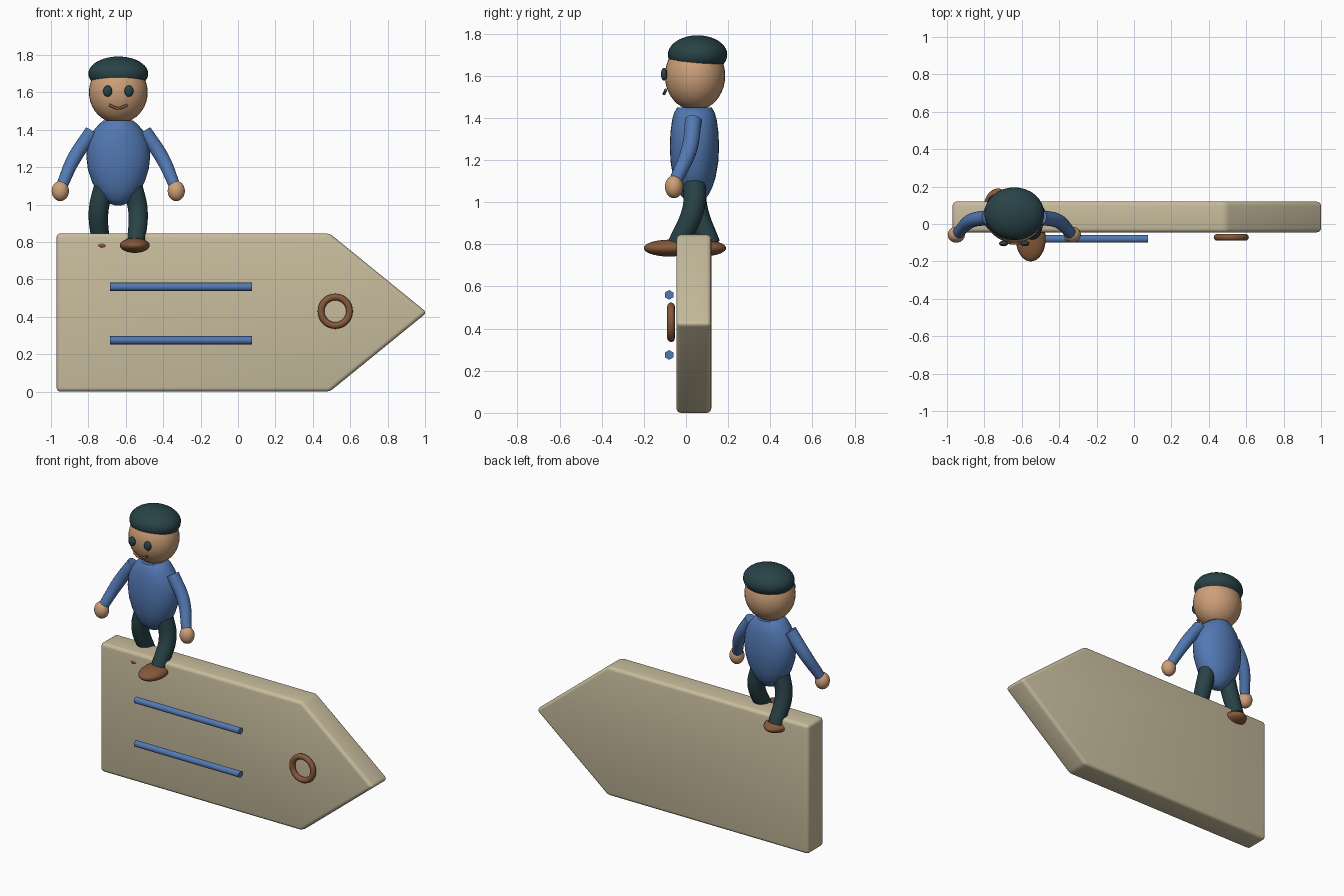
import bpy, bmesh, math
from mathutils import Vector

if "Cube" in bpy.data.objects:
    bpy.data.objects.remove(bpy.data.objects["Cube"])


def material(name, rgb):
    m = bpy.data.materials.new(name)
    m.use_nodes = True
    m.diffuse_color = (*rgb, 1)
    bsdf = next(n for n in m.node_tree.nodes if n.type == "BSDF_PRINCIPLED")
    bsdf.inputs["Base Color"].default_value = (*rgb, 1)
    return m


SAND = material("sand board", (0.58, 0.51, 0.34))
SKIN = material("skin", (0.61, 0.35, 0.19))
TEAL = material("dark teal", (0.022, 0.055, 0.063))
BLUE = material("blue", (0.085, 0.19, 0.45))
BROWN = material("brown", (0.24, 0.1, 0.042))

CX, CY = -0.64, 0.04  # axis of the figure


def from_bmesh(name, bm, mat, angle=50):
    bmesh.ops.recalc_face_normals(bm, faces=bm.faces)
    mesh = bpy.data.meshes.new(name)
    bm.to_mesh(mesh)
    bm.free()
    mesh.materials.append(mat)
    ob = bpy.data.objects.new(name, mesh)
    bpy.context.collection.objects.link(ob)
    smooth(ob, angle)
    return ob


def smooth(ob, angle):
    bpy.ops.object.select_all(action="DESELECT")
    ob.select_set(True)
    bpy.context.view_layer.objects.active = ob
    bpy.ops.object.shade_smooth_by_angle(angle=math.radians(angle))


def ellipsoid(name, centre, radii, mat):
    bm = bmesh.new()
    bmesh.ops.create_uvsphere(bm, u_segments=32, v_segments=20, radius=1)
    bmesh.ops.scale(bm, vec=radii, verts=bm.verts)
    bmesh.ops.translate(bm, vec=centre, verts=bm.verts)
    return from_bmesh(name, bm, mat)


def tube(name, points, radii, mat):
    """Round limb along a smooth path, with a radius at each point."""
    cu = bpy.data.curves.new(name, "CURVE")
    cu.dimensions = "3D"
    cu.bevel_depth = 1
    cu.bevel_resolution = 6
    cu.resolution_u = 10
    cu.use_fill_caps = True
    sp = cu.splines.new("BEZIER")
    sp.bezier_points.add(len(points) - 1)
    for bp, p, r in zip(sp.bezier_points, points, radii):
        bp.co, bp.radius = p, r
        bp.handle_left_type = bp.handle_right_type = "AUTO"
    cu.materials.append(mat)
    ob = bpy.data.objects.new(name, cu)
    bpy.context.collection.objects.link(ob)
    bpy.ops.object.select_all(action="DESELECT")
    ob.select_set(True)
    bpy.context.view_layer.objects.active = ob
    bpy.ops.object.convert(target="MESH")
    smooth(bpy.context.object, 50)


def loft(name, rings, mat, n=32):
    """Stack of elliptical rings (height, x radius, y radius), closed at both ends."""
    bm = bmesh.new()
    loops = []
    for z, rx, ry in rings:
        loops.append([bm.verts.new((CX + rx * math.cos(a), CY + ry * math.sin(a), z))
                      for a in (math.tau * i / n for i in range(n))])
    for low, high in zip(loops, loops[1:]):
        for i in range(n):
            j = (i + 1) % n
            bm.faces.new((low[i], low[j], high[j], high[i]))
    bm.faces.new(loops[0])
    bm.faces.new(loops[-1])
    return from_bmesh(name, bm, mat)


# Arrow-shaped sign board with softened edges
bm = bmesh.new()
outline = [(-0.97, 0), (0.49, 0), (1.01, 0.423), (0.49, 0.846), (-0.97, 0.846)]
face = bm.faces.new([bm.verts.new((x, -0.045, z)) for x, z in outline])
ext = bmesh.ops.extrude_face_region(bm, geom=[face])
bmesh.ops.translate(bm, vec=(0, 0.165, 0),
                    verts=[g for g in ext["geom"] if isinstance(g, bmesh.types.BMVert)])
bmesh.ops.bevel(bm, geom=bm.edges[:], offset=0.022, segments=4, profile=0.5, affect="EDGES")
from_bmesh("sign_board", bm, SAND, 35)

# Two hexagonal bars in front of the board
for name, z in (("upper_bar", 0.56), ("lower_bar", 0.275)):
    bm = bmesh.new()
    bmesh.ops.create_cone(bm, cap_ends=True, segments=6, radius1=0.023, radius2=0.023, depth=0.76)
    for v in bm.verts:
        v.co = Vector((v.co.z - 0.305, v.co.x - 0.08, v.co.y + z))
    from_bmesh(name, bm, BLUE, 65)

# Ring near the tip
bpy.ops.mesh.primitive_torus_add(location=(0.52, -0.071, 0.43), rotation=(math.pi / 2, 0, 0),
                                 major_radius=0.076, minor_radius=0.018,
                                 major_segments=40, minor_segments=12)
ring = bpy.context.object
ring.name = "ring"
ring.data.materials.append(BROWN)
smooth(ring, 60)

# Egg-shaped torso
loft("torso", [(0.995, 0.015, 0.015), (1.005, 0.045, 0.038), (1.03, 0.08, 0.064),
               (1.07, 0.112, 0.085), (1.12, 0.14, 0.101), (1.19, 0.163, 0.113),
               (1.26, 0.171, 0.117), (1.33, 0.163, 0.114), (1.39, 0.137, 0.106),
               (1.425, 0.108, 0.096), (1.45, 0.08, 0.082)], BLUE)

# Head, cap of hair and face
ellipsoid("head", (CX, 0.043, 1.6), (0.157, 0.143, 0.165), SKIN)
ellipsoid("hair", (CX, 0.055, 1.7), (0.16, 0.141, 0.092), TEAL)
tube("mouth", [(CX + dx, y, z) for dx, y, z in
               ((-0.048, -0.096, 1.533), (0, -0.104, 1.515), (0.048, -0.096, 1.533))],
     [0.007] * 3, BROWN)

# Paired parts: s is the side, ankle and foot depths make the stride
for side, s, ankle_y, knee_y, foot_y in (("left", 1, -0.04, 0.035, -0.08),
                                         ("right", -1, 0.115, 0.05, 0.07)):
    ellipsoid(side + "_eye", (CX + s * 0.057, -0.104, 1.607), (0.024, 0.015, 0.03), TEAL)
    tube(side + "_arm", [(CX + s * 0.14, 0.035, 1.39), (CX + s * 0.235, 0.015, 1.25),
                         (CX + s * 0.302, -0.05, 1.1)], [0.04, 0.038, 0.031], BLUE)
    ellipsoid(side + "_hand", (CX + s * 0.31, -0.057, 1.073), (0.046, 0.043, 0.054), SKIN)
    tube(side + "_leg", [(CX + s * 0.075, CY, 1.1), (CX + s * 0.105, knee_y, 0.97),
                         (CX + s * 0.095, ankle_y, 0.8)], [0.055, 0.053, 0.048], TEAL)
    ellipsoid(side + "_foot", (CX + s * 0.088, foot_y, 0.782), (0.08, 0.12, 0.04), BROWN)
